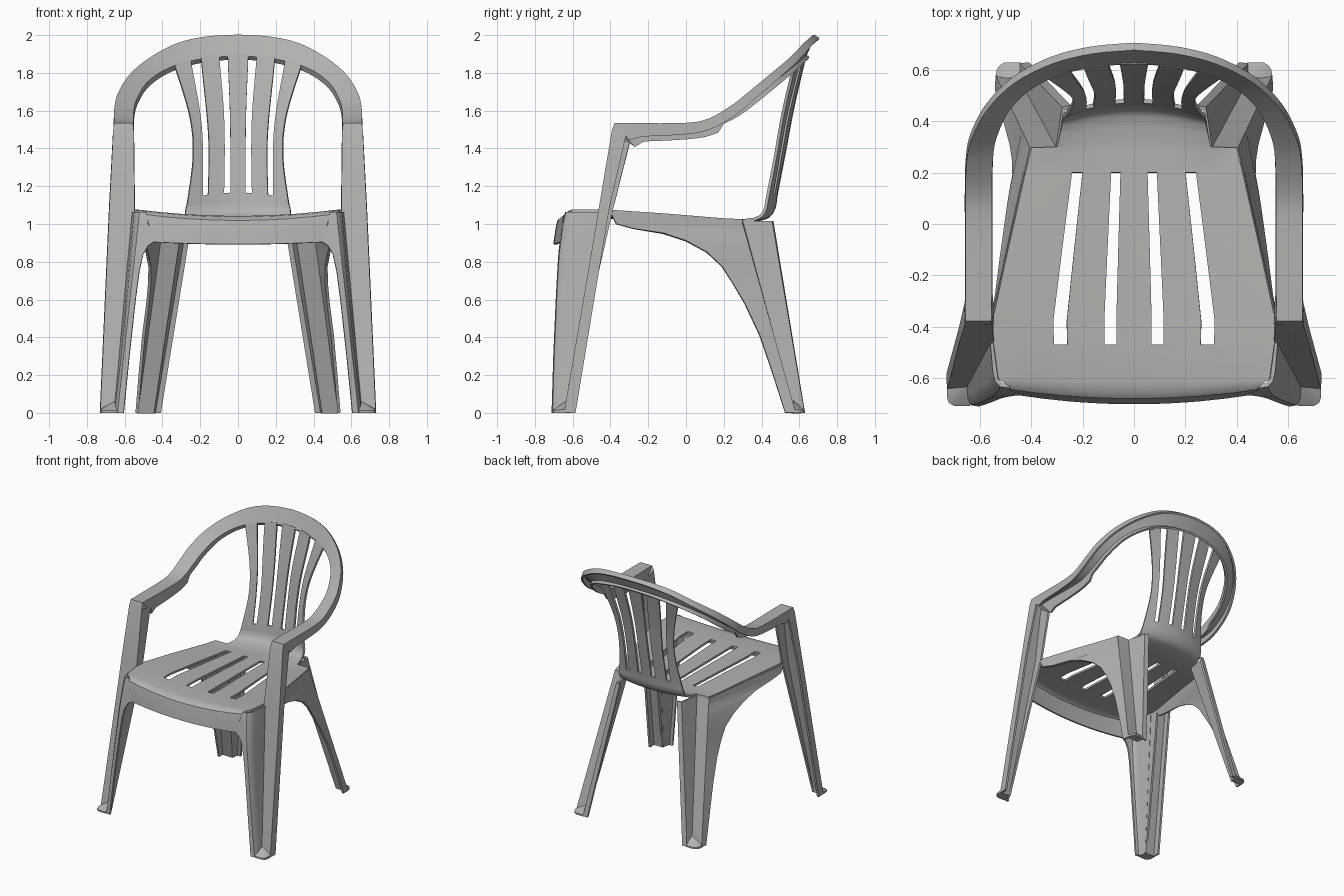
import bpy, bmesh
from mathutils import Vector

if "Cube" in bpy.data.objects:
    bpy.data.objects.remove(bpy.data.objects["Cube"])

THICK = 0.016
grey = bpy.data.materials.new("warm grey plastic")
grey.diffuse_color = (0.45, 0.44, 0.425, 1)
grey.use_nodes = True
grey.node_tree.nodes["Principled BSDF"].inputs["Base Color"].default_value = grey.diffuse_color


def spline(rows, n):
    """Catmull-Rom resampling of rows of numbers."""
    out = []
    for i in range(len(rows) - 1):
        p = [rows[max(i - 1, 0)], rows[i], rows[i + 1], rows[min(i + 2, len(rows) - 1)]]
        for k in range(n):
            t = k / n
            out.append([0.5 * (2 * b + (c - a) * t + (2 * a - 5 * b + 4 * c - d) * t * t
                               + (3 * b - a - 3 * c + d) * t ** 3) for a, b, c, d in zip(*p)])
    out.append(list(rows[-1]))
    return out


def finish(name, bm, mirror=True, solid=True):
    bmesh.ops.recalc_face_normals(bm, faces=bm.faces)
    me = bpy.data.meshes.new(name)
    bm.to_mesh(me)
    bm.free()
    me.materials.append(grey)
    ob = bpy.data.objects.new(name, me)
    bpy.context.collection.objects.link(ob)
    if mirror:
        ob.modifiers.new("mirror", 'MIRROR')
    if solid:
        s = ob.modifiers.new("thickness", 'SOLIDIFY')
        s.thickness = THICK
        s.offset = 0
    bpy.ops.object.select_all(action='DESELECT')
    ob.select_set(True)
    bpy.context.view_layer.objects.active = ob
    bpy.ops.object.convert(target='MESH')
    bpy.ops.object.shade_smooth_by_angle(angle=0.6)
    return ob


def loft(name, rows, skip=lambda i, j: False, mirror=True):
    """Sheet through rows of points; skip(i, j) leaves a cell open."""
    bm = bmesh.new()
    vs = [[bm.verts.new(p) for p in r] for r in rows]
    for i in range(len(vs) - 1):
        for j in range(len(vs[0]) - 1):
            if not skip(i, j):
                bm.faces.new((vs[i][j], vs[i][j + 1], vs[i + 1][j + 1], vs[i + 1][j]))
    loose = [v for v in bm.verts if not v.link_faces]
    bmesh.ops.delete(bm, geom=loose, context='VERTS')
    return finish(name, bm, mirror)


def lerp(a, b, t):
    return Vector(a).lerp(Vector(b), t)


# Seat and slatted back: one sheet, rows of (y, z, half width, y bow, z bow, slot layout)
slots = {'seat': (.125, .21, .475, .57), 'low': (.15, .28, .60, .71),
         'mid': (.17, .30, .65, .79), 'top': (.164, .30, .58, .746)}
seat_rows = [
    (-.695, .892, .45, .035, .012, 'seat'), (-.682, .98, .475, .035, .03, 'seat'),
    (-.674, 1.015, .485, .035, .03, 'seat'), (-.655, 1.03, .50, .035, .032, 'seat'),
    (-.615, 1.035, .53, .01, .033, 'seat'), (-.47, 1.035, .548, 0, .033, 'seat'),
    (-.38, 1.034, .553, 0, .032, 'seat'), (-.1, 1.027, .492, 0, .02, 'seat'),
    (.2, 1.018, .424, 0, .004, 'seat'), (.298, 1.016, .40, 0, .002, 'seat'),
    (.302, 1.016, .30, 0, .002, 'low')]
back_rows = [
    (.38, 1.022, .287, -.02, .003, 'low'), (.435, 1.04, .28, -.035, .005, 'low'),
    (.466, 1.085, .276, -.045, 0, 'low'), (.48, 1.165, .265, -.05, -.03, 'low'),
    (.525, 1.40, .237, -.05, -.03, 'mid'), (.567, 1.62, .257, -.055, -.04, 'mid'),
    (.632, 1.90, .337, -.06, -.06, 'top')]


def expand(r):
    return list(r[:5]) + list(slots[r[5]])


params = [expand(r) for r in seat_rows] + spline([expand(r) for r in back_rows], 4)
sheet = []
for y, z, hw, by, bz, a, b, c, d in params:
    half = [a, b, (b + c) / 2, c, d, (d + 1) / 2, 1]
    cols = [-f for f in reversed(half)] + [0] + half
    sheet.append([(f * hw, y + by * f * f, z + bz * f * f) for f in cols])
slot_rows = set(range(5, 8)) | set(range(len(seat_rows) + 12, len(params)))
loft("seat_and_back", sheet,
     lambda i, j: i in slot_rows and j in (2, 5, 8, 11), mirror=False)

# Front post, armrest and back hoop: channel section,
# rows of (inner xyz, outer xyz, flange y and z)
rim = [
    (.65, -.64, 0, .724, -.64, 0, .055, 0),
    (.553, -.458, 1.07, .676, -.458, 1.07, .05, 0),
    (.557, -.388, 1.49, .655, -.388, 1.49, .07, -.02),
    (.56, -.375, 1.528, .652, -.375, 1.528, .075, -.085),
    (.56, -.25, 1.528, .652, -.25, 1.528, .02, -.065),
    (.56, 0, 1.525, .652, 0, 1.53, 0, -.055),
    (.56, .12, 1.54, .652, .12, 1.552, .01, -.05),
    (.557, .25, 1.60, .648, .24, 1.62, .02, -.045),
    (.542, .34, 1.66, .63, .33, 1.69, .02, -.04),
    (.49, .45, 1.745, .57, .445, 1.785, .02, -.035),
    (.40, .535, 1.812, .465, .55, 1.873, .02, -.03),
    (.29, .588, 1.855, .32, .625, 1.95, .022, -.025),
    (.15, .62, 1.882, .165, .665, 1.985, .022, -.02),
    (0, .632, 1.892, 0, .68, 1.995, .022, -.018)]
sections = []
for n, (xi, yi, zi, xo, yo, zo, fy, fz) in enumerate(rim[:4] + spline(rim[4:], 4)):
    k = 0 if n == 0 else (1.4 if n < 14 else 0.8)
    k = max(k, 0.15)
    sections.append([(xi, yi + fy * k, zi + fz * k), (xi, yi, zi),
                     (xo, yo, zo), (xo, yo + fy, zo + fz)])
loft("armrest_and_hoop", sections)

# Front leg corner: apron edge wrapping round to the post, (z, inner x, front y)
front = []
for z, xin, yf in [(1.062, .485, -.632), (1.0, .475, -.648), (.905, .445, -.66),
                   (.885, .475, -.663), (.84, .502, -.668), (.75, .522, -.674),
                   (.6, .542, -.682), (.3, .575, -.695), (0, .605, -.704)]:
    t = 1 - z / 1.07
    cx, cy = .552 + .098 * t, -.458 - .182 * t
    front.append([(xin, yf, z), (cx - .035 + .018 * t, yf + .004, z),
                  (cx - .018 + .01 * t, yf + .022, z), (cx - .01, yf + .055, z)
                  if t < .9 else (cx - .003, yf + .04, z), (cx, cy, z)])
loft("front_leg", front)

# Rear leg with side skirt: skirt edge xyz and height of the matching corner point
rear = []
for x, y, z, zc in [(.555, -.40, 1.06, 1.015), (.552, -.37, 1.0, .98), (.535, -.28, .975, .96),
                    (.515, -.12, .95, .93), (.498, 0, .91, .90), (.482, .11, .85, .85),
                    (.467, .19, .775, .77), (.468, .245, .69, .69), (.478, .31, .58, .58),
                    (.50, .39, .41, .41), (.517, .455, .22, .22), (.535, .525, 0, 0)]:
    t = 1 - zc / 1.015
    rear.append([(x, y, z),
                 lerp((.40, .29, zc), (.535, .575, zc), t),
                 lerp((.30, .295, zc), (.45, .572, zc), t),
                 lerp((.275, .45, zc), (.442, .622, zc), t),
                 lerp((.245, .455, zc), (.408, .622, zc), t)])
loft("rear_leg", rear)


# Feet: small sloped caps closing the notch at the bottom of each leg
def foot(name, apex, rim_pts):
    bm = bmesh.new()
    top = [bm.verts.new(p) for p in rim_pts]
    low = [bm.verts.new((p[0], p[1], 0)) for p in rim_pts]
    a, b = bm.verts.new(apex), bm.verts.new((apex[0], apex[1], 0))
    for i in range(len(top) - 1):
        bm.faces.new((a, top[i], top[i + 1]))
        bm.faces.new((b, low[i + 1], low[i]))
        bm.faces.new((top[i], low[i], low[i + 1], top[i + 1]))
    bm.faces.new((a, b, low[0], top[0]))
    bm.faces.new((b, a, top[-1], low[-1]))
    finish(name, bm, solid=False)


foot("front_foot", (.647, -.632, .065),
     [(.73, -.632, .02), (.73, -.675, .016), (.722, -.698, .014), (.70, -.71, .012), (.64, -.71, .012)])
foot("rear_foot", (.449, .57, .065),
     [(.54, .57, .02), (.536, .60, .016), (.525, .618, .014), (.505, .63, .012), (.44, .63, .012)])
